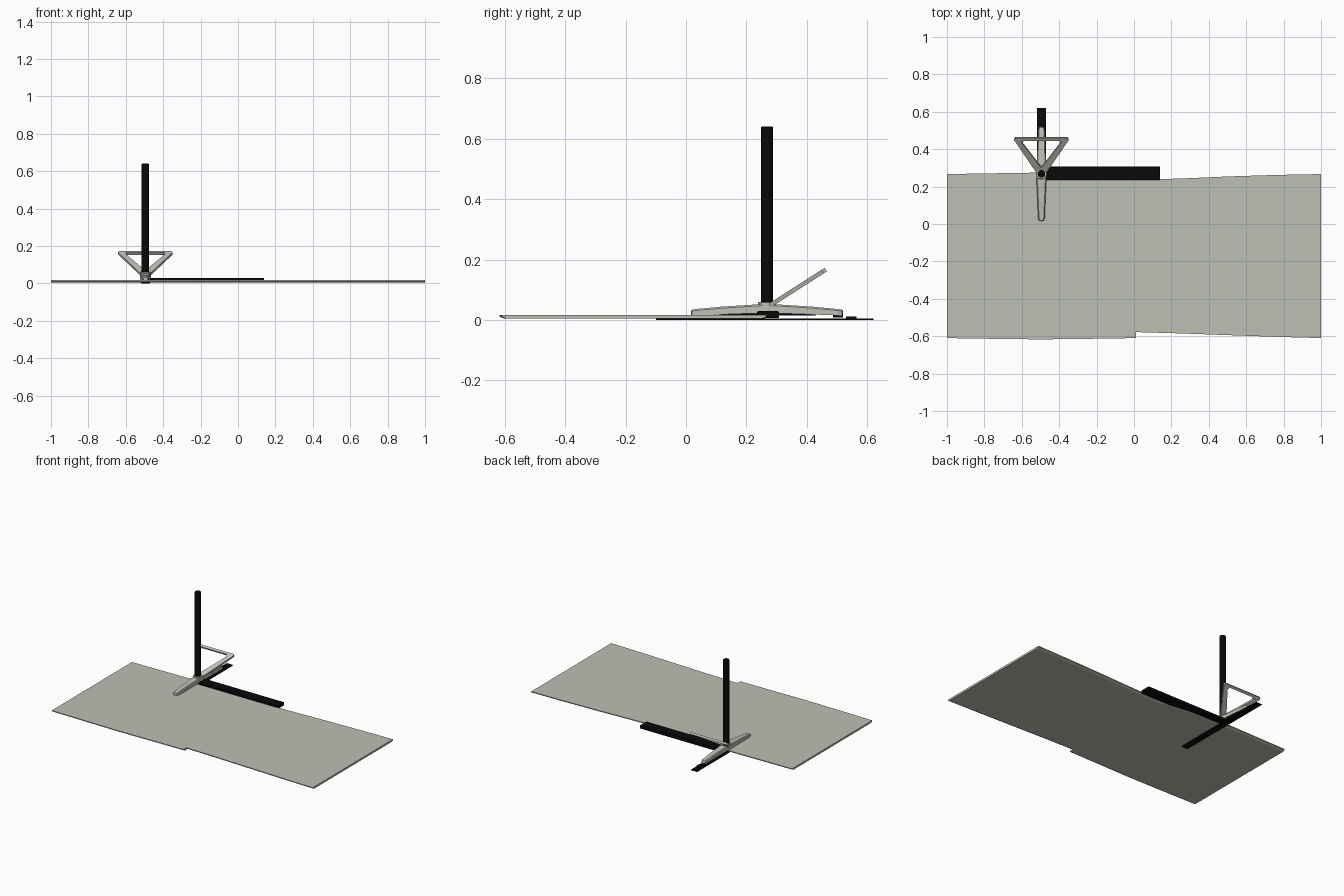
import bpy, bmesh, math
from mathutils import Vector

if "Cube" in bpy.data.objects:
    bpy.data.objects.remove(bpy.data.objects["Cube"])


def material(name, rgb):
    m = bpy.data.materials.new(name)
    m.diffuse_color = (*rgb, 1)
    m.use_nodes = True
    m.node_tree.nodes["Principled BSDF"].inputs["Base Color"].default_value = m.diffuse_color
    return m


GREY = material("sage grey", (0.50, 0.53, 0.455))
FRAME = material("light frame grey", (0.52, 0.54, 0.47))
BLACK = material("black", (0.003, 0.003, 0.003))
CX, CY = -0.495, 0.268      # leg axis


def finish(name, bm, mat, smooth=False):
    bmesh.ops.recalc_face_normals(bm, faces=bm.faces)
    me = bpy.data.meshes.new(name)
    bm.to_mesh(me)
    bm.free()
    ob = bpy.data.objects.new(name, me)
    bpy.context.collection.objects.link(ob)
    me.materials.append(mat)
    if smooth:
        bpy.context.view_layer.objects.active = ob
        ob.select_set(True)
        bpy.ops.object.shade_smooth_by_angle(angle=math.radians(35))
        ob.select_set(False)
    return ob


def loft(name, rings, mat, smooth=False):
    """Skin closed rings of equal length and cap both ends."""
    bm = bmesh.new()
    vs = [[bm.verts.new(p) for p in r] for r in rings]
    n = len(rings[0])
    for a, b in zip(vs, vs[1:]):
        for i in range(n):
            j = (i + 1) % n
            bm.faces.new((a[i], a[j], b[j], b[i]))
    bm.faces.new(vs[0])
    bm.faces.new(vs[-1])
    return finish(name, bm, mat, smooth)


def box(name, x0, x1, y0, y1, z0, z1, mat, bevel=0):
    ring = lambda z: [(x0, y0, z), (x1, y0, z), (x1, y1, z), (x0, y1, z)]
    ob = loft(name, [ring(z0), ring(z1)], mat)
    if bevel:
        mod = ob.modifiers.new("bevel", 'BEVEL')
        mod.width, mod.segments = bevel, 1
    return ob


def cylinder(name, r, z0, z1, mat, sides=24):
    ring = lambda z, k: [(CX + k * math.cos(2 * math.pi * i / sides),
                          CY + k * math.sin(2 * math.pi * i / sides), z) for i in range(sides)]
    return loft(name, [ring(z0, r), ring(z1 - 0.003, r), ring(z1, r - 0.003)], mat, True)


# tabletop: outline with the offset right half, chamfered underneath
outline = [(-1, -0.61), (-0.75, -0.614), (-0.5, -0.617), (-0.25, -0.614), (0.01, -0.61),
           (0.01, -0.578), (0.25, -0.585), (0.5, -0.594), (0.75, -0.603), (1, -0.61),
           (1, 0.267), (0.75, 0.262), (0.5, 0.254), (0.25, 0.243), (0.01, 0.237),
           (-0.25, 0.272), (-0.5, 0.275), (-0.75, 0.271), (-1, 0.267)]


def table_ring(z, inset):
    return [(x, y + (inset if y < 0 else -inset), z) for x, y in outline]


loft("tabletop", [table_ring(0.004, 0.017), table_ring(0.011, 0), table_ring(0.017, 0)], GREY)

# black leg column and the rail lying along the back edge
cylinder("column", 0.02, 0.008, 0.64, BLACK)
box("cross_rail", CX + 0.015, 0.14, 0.235, 0.308, 0.006, 0.029, BLACK, 0.003)

# flat plate under the leg, with pads and a thin inner bar
box("base_plate", CX - 0.024, CX + 0.024, -0.1, 0.62, 0, 0.004, BLACK)
box("plate_pad", CX - 0.02, CX + 0.02, 0.53, 0.565, 0.004, 0.011, BLACK)
box("inner_bar", CX - 0.016, CX + 0.016, 0.11, 0.43, 0.0145, 0.021, BLACK)
for side in (-1, 1):
    y = CY + side * 0.235
    box("foot_pad", CX - 0.012, CX + 0.012, y - 0.016, y + 0.016, 0.008, 0.02, BLACK)

# arched foot: stations of (distance from hub, half width, bottom, top)
half = [(0.252, 0.007, 0.017, 0.030), (0.248, 0.014, 0.015, 0.034), (0.235, 0.018, 0.015, 0.036),
        (0.15, 0.021, 0.018, 0.044), (0.04, 0.026, 0.022, 0.051)]
stations = [(-d, w, b, t) for d, w, b, t in half] + [(0, 0.028, 0.022, 0.053)] + half[::-1]


def foot_ring(d, w, b, t):
    c = 0.005
    return [(CX + x, CY + d, z) for x, z in
            ((-w, b), (w, b), (w, t - c), (w - c, t), (c - w, t), (-w, t - c))]


loft("foot", [foot_ring(*s) for s in stations], FRAME)
cylinder("hub_collar", 0.03, 0.02, 0.06, FRAME, 12)

# slanted triangular bracket, drawn flat then tilted up and back
along = Vector((0, 0.19, 0.122)).normalized()
normal = Vector((0, -along.z, along.y))
origin = Vector((CX, CY + 0.005, 0.045))


def place(u, v, h):
    return origin + Vector((u, 0, 0)) + along * v + normal * h


def bracket_plate(name, outer, inner, h0, h1):
    bm = bmesh.new()
    n = len(outer)
    o = [[bm.verts.new(place(u, v, h)) for u, v in outer] for h in (h0, h1)]
    if inner:
        q = [[bm.verts.new(place(u, v, h)) for u, v in inner] for h in (h0, h1)]
    for i in range(n):
        j = (i + 1) % n
        bm.faces.new((o[0][i], o[0][j], o[1][j], o[1][i]))
        if inner:
            bm.faces.new((q[0][i], q[0][j], q[1][j], q[1][i]))
            for k in (0, 1):
                bm.faces.new((o[k][i], o[k][j], q[k][j], q[k][i]))
    if not inner:
        bm.faces.new(o[0])
        bm.faces.new(o[1])
    return finish(name, bm, FRAME)


bracket_plate("bracket",
              [(-0.024, 0), (0.024, 0), (0.146, 0.213), (0.14, 0.225), (-0.14, 0.225), (-0.146, 0.213)],
              [(-0.004, 0.04), (0.004, 0.04), (0.112, 0.207), (0.105, 0.209), (-0.105, 0.209), (-0.112, 0.207)],
              -0.007, 0.007)
for side in (-1, 1):
    bracket_plate("bracket_gusset",
                  [(side * 0.125, 0.215), (side * 0.094, 0.212), (side * 0.099, 0.195), (side * 0.112, 0.205)],
                  None, -0.003, 0.005)
